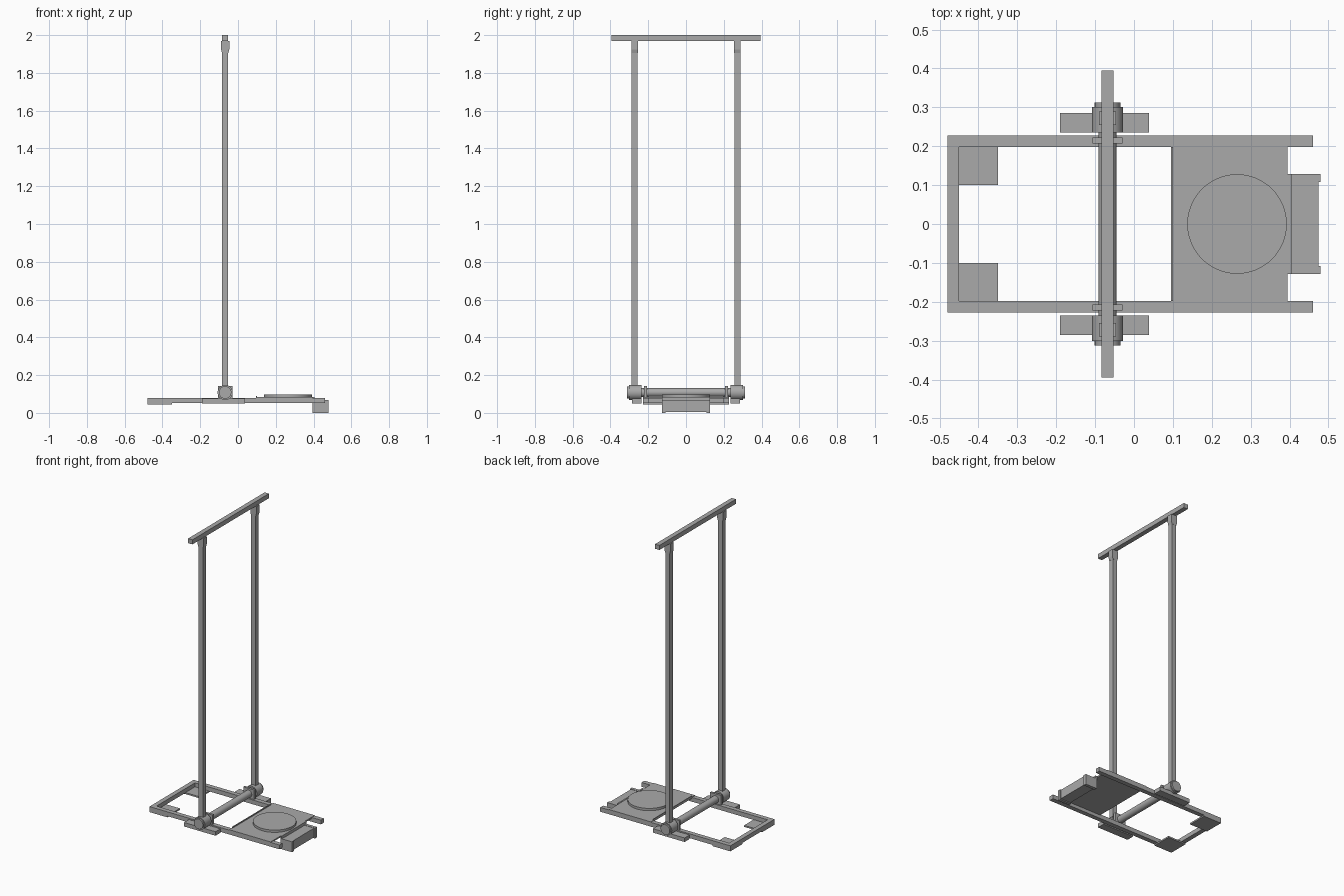
import bpy
import math

cube = bpy.data.objects.get("Cube")
if cube:
    bpy.data.objects.remove(cube, do_unlink=True)

steel = bpy.data.materials.new("grey steel")
steel.use_nodes = True
GREY = (0.4, 0.4, 0.4, 1)
steel.diffuse_color = GREY
steel.node_tree.nodes["Principled BSDF"].inputs["Base Color"].default_value = GREY


def box(name, x, y, z, taper=1.0):
    """Box from (min, max) ranges; taper narrows its underside along x."""
    bpy.ops.mesh.primitive_cube_add(size=1)
    ob = bpy.context.object
    ob.name = name
    mid = [sum(r) / 2 for r in (x, y, z)]
    for v in ob.data.vertices:
        if v.co.z < 0:
            v.co.x *= taper
        v.co = [m + c * (r[1] - r[0]) for m, c, r in zip(mid, v.co, (x, y, z))]
    ob.data.materials.append(steel)
    return ob


def cylinder(name, center, radius, depth, along_y=True):
    bpy.ops.mesh.primitive_cylinder_add(
        vertices=48, radius=radius, depth=depth, location=center,
        rotation=(math.pi / 2 if along_y else 0, 0, 0))
    ob = bpy.context.object
    ob.name = name
    ob.data.materials.append(steel)
    bpy.ops.object.shade_smooth_by_angle(angle=math.radians(30))
    return ob


def span(side, a, b):
    """Mirrors a y range to the given side."""
    return tuple(sorted((side * a, side * b)))


AXIS_X, AXIS_Z = -0.068, 0.108

# Base frame
box("frame_end_bar", (-0.48, -0.45), (-0.2, 0.2), (0.052, 0.08))

# Platform with lips and turntable
box("platform", (0.095, 0.395), (-0.228, 0.228), (0.074, 0.083))
box("platform_inner_lip", (0.095, 0.1), (-0.198, 0.198), (0.083, 0.09))
box("platform_outer_lip", (0.395, 0.405), (-0.128, 0.128), (0.066, 0.085))
cylinder("turntable_disc", (0.265, 0, 0.09), 0.128, 0.016, along_y=False)

# End block
box("end_block", (0.4, 0.474), (-0.108, 0.108), (0.006, 0.066))

# Axle and top handle
cylinder("axle_tube", (AXIS_X, 0, AXIS_Z), 0.023, 0.5)
box("top_bar", (-0.084, -0.053), (-0.395, 0.395), (1.97, 2.0))

for side, label in ((1, "back"), (-1, "front")):
    # Base parts on each side
    box(label + "_rail", (-0.48, 0.46), span(side, 0.198, 0.228), (0.052, 0.08))
    box(label + "_corner_plate", (-0.48, -0.35), span(side, 0.1, 0.228), (0.044, 0.054))
    box(label + "_foot_pad", (-0.19, 0.038), span(side, 0.235, 0.286), (0.05, 0.076))
    box(label + "_block_cheek", (0.395, 0.48), span(side, 0.108, 0.128), (0, 0.068))

    # Pivot
    box(label + "_collar", (-0.107, -0.029), span(side, 0.207, 0.222), (0.072, 0.143))
    cylinder(label + "_hub", (AXIS_X, side * 0.268, AXIS_Z), 0.04, 0.066)
    cylinder(label + "_hub_cap", (AXIS_X, side * 0.306, AXIS_Z), 0.033, 0.012)

    # Post and its fitting under the top bar
    box(label + "_post", (-0.084, -0.052), span(side, 0.256, 0.288), (0.11, 1.972))
    box(label + "_post_fitting", (-0.09, -0.046), span(side, 0.255, 0.289), (1.925, 1.97))
    box(label + "_fitting_taper", (-0.09, -0.046), span(side, 0.255, 0.289), (1.905, 1.925), 0.75)
